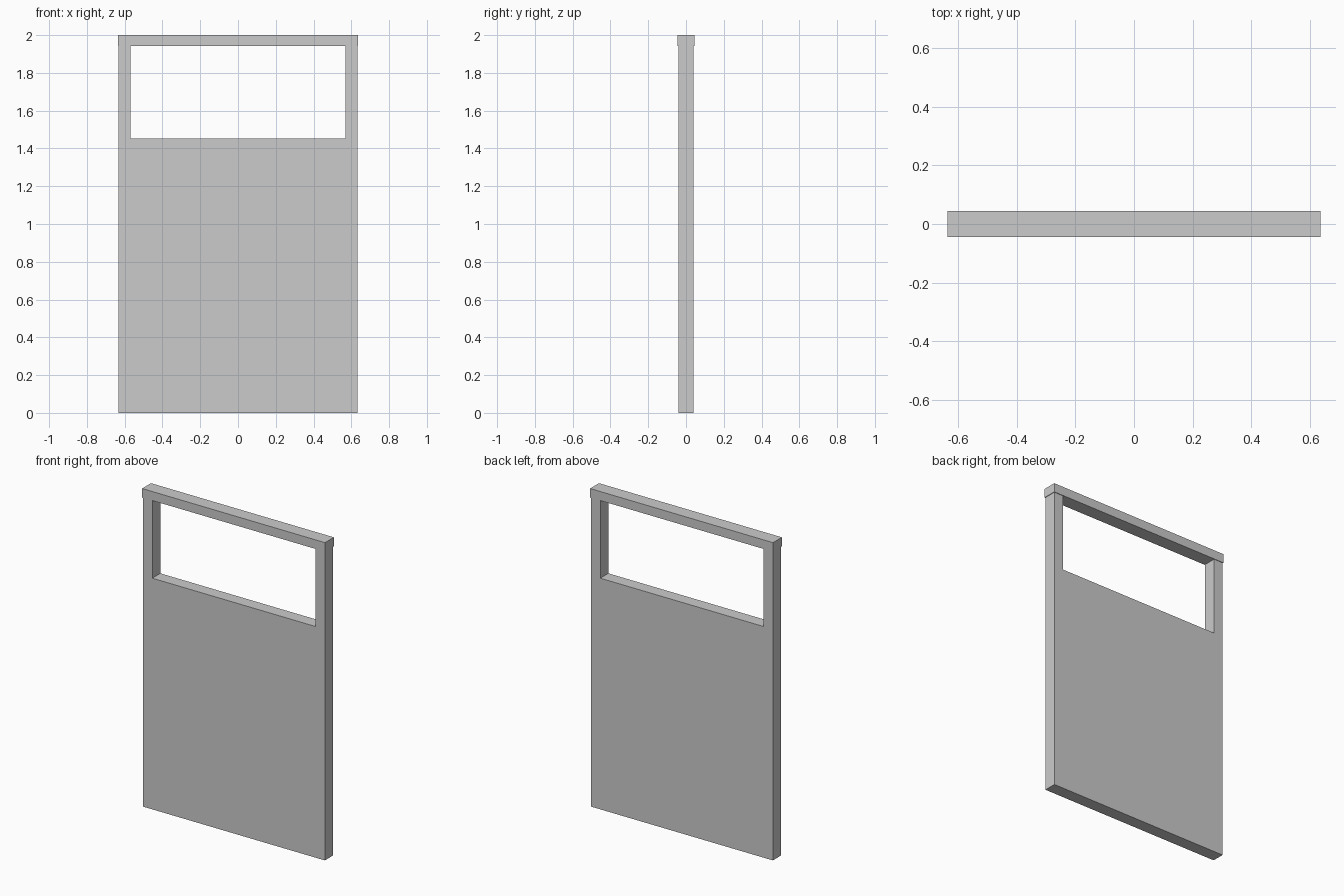
import bpy
import bmesh

if "Cube" in bpy.data.objects:
    bpy.data.objects.remove(bpy.data.objects["Cube"])


def extrude_profile(name, points, depth):
    """Solid from an x-z outline, centred on y = 0."""
    bm = bmesh.new()
    face = bm.faces.new([bm.verts.new((x, -depth / 2, z)) for x, z in points])
    result = bmesh.ops.extrude_face_region(bm, geom=[face], use_keep_orig=True)
    moved = [v for v in result["geom"] if isinstance(v, bmesh.types.BMVert)]
    bmesh.ops.translate(bm, verts=moved, vec=(0, depth, 0))
    bmesh.ops.recalc_face_normals(bm, faces=bm.faces)
    mesh = bpy.data.meshes.new(name)
    bm.to_mesh(mesh)
    bm.free()
    obj = bpy.data.objects.new(name, mesh)
    bpy.context.collection.objects.link(obj)
    return obj


HALF_W, OPEN_W, CAP_W = 0.632, 0.568, 0.636
SILL, LINTEL, TOP = 1.453, 1.943, 2.0

# Solid lower wall with a post rising on each side of the opening
extrude_profile("wall_panel", [
    (-HALF_W, 0), (HALF_W, 0), (HALF_W, LINTEL), (OPEN_W, LINTEL),
    (OPEN_W, SILL), (-OPEN_W, SILL), (-OPEN_W, LINTEL), (-HALF_W, LINTEL),
], 0.08)

# Slightly wider beam across the top
extrude_profile("top_beam", [
    (-CAP_W, LINTEL), (CAP_W, LINTEL), (CAP_W, TOP), (-CAP_W, TOP),
], 0.088)
